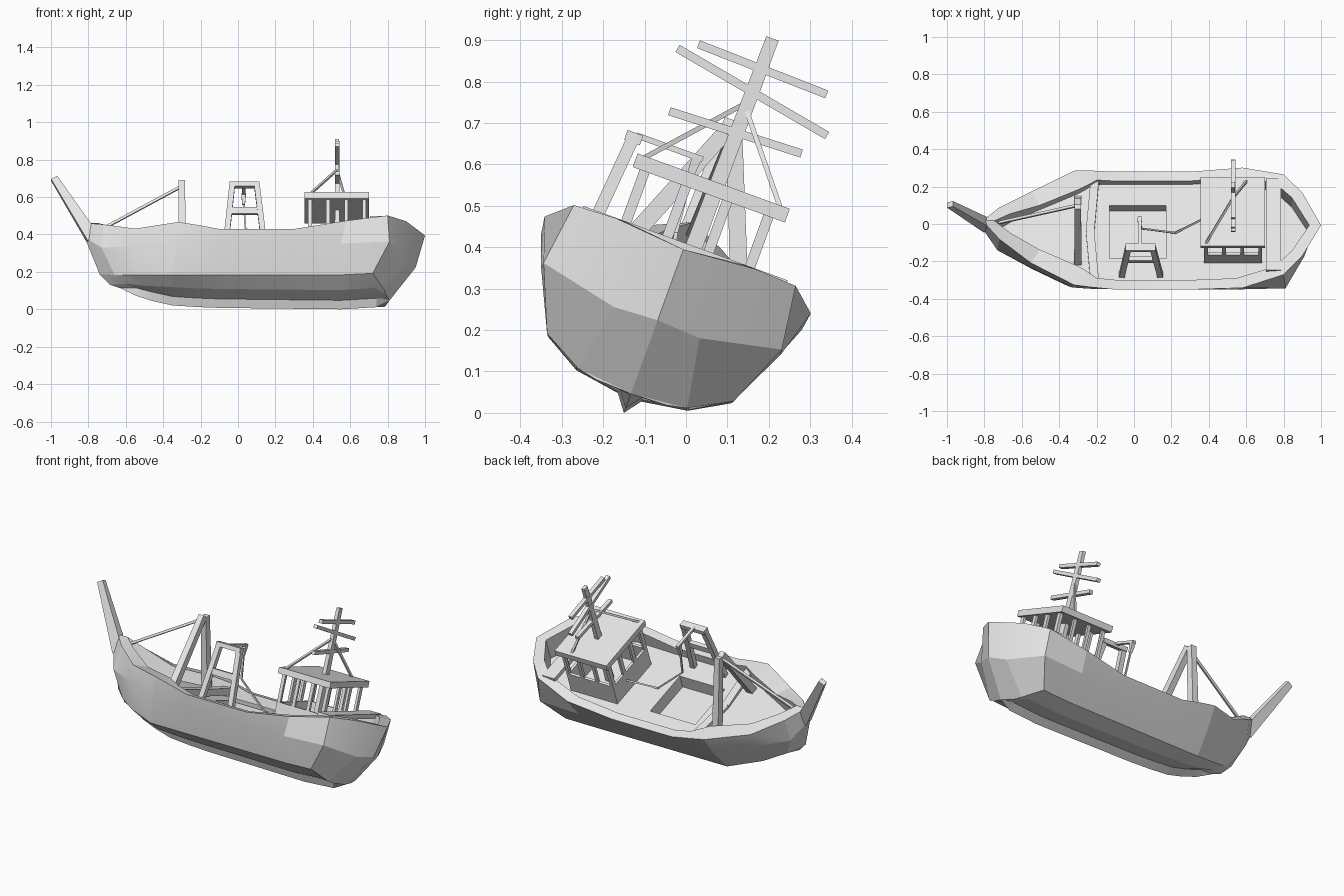
import bpy, bmesh, math
from mathutils import Matrix, Vector

if "Cube" in bpy.data.objects:
    bpy.data.objects.remove(bpy.data.objects["Cube"])

# Boat coordinates: x along, y across, z up from the keel; the whole boat heels over
HEEL = Matrix.Translation((0, -0.15, 0)) @ Matrix.Rotation(math.radians(-20), 4, 'X')
mat = bpy.data.materials.new("light grey")
mat.diffuse_color = (0.8, 0.8, 0.8, 1)
mat.use_nodes = True
mat.node_tree.nodes["Principled BSDF"].inputs["Base Color"].default_value = mat.diffuse_color


def finish(name, bm):
    bmesh.ops.remove_doubles(bm, verts=bm.verts, dist=0.0005)
    bmesh.ops.recalc_face_normals(bm, faces=bm.faces)
    me = bpy.data.meshes.new(name)
    bm.to_mesh(me)
    bm.free()
    me.materials.append(mat)
    ob = bpy.data.objects.new(name, me)
    bpy.context.collection.objects.link(ob)
    ob.matrix_world = HEEL
    return ob


def box(name, lo, hi):
    bm = bmesh.new()
    bmesh.ops.create_cube(bm, size=1)
    for v in bm.verts:
        v.co = Vector([(a + b) / 2 + c * (b - a) for a, b, c in zip(lo, hi, v.co)])
    return finish(name, bm)


def beam(name, p, q, w, d, taper=1.0):
    """Square timber from p to q, w wide and d deep, narrowing towards q."""
    p, q = Vector(p), Vector(q)
    axis = (q - p).normalized()
    ref = Vector((1, 0, 0)) if abs(axis.x) < 0.9 else Vector((0, 1, 0))
    side = (ref - axis * ref.dot(axis)).normalized()
    up = axis.cross(side)
    bm = bmesh.new()
    ends = []
    for c, s in ((p, 0.5), (q, 0.5 * taper)):
        ends.append([bm.verts.new(c + side * a * w * s + up * b * d * s)
                     for a, b in ((-1, -1), (1, -1), (1, 1), (-1, 1))])
    a, b = ends
    bm.faces.new(a[::-1])
    bm.faces.new(b)
    for i in range(4):
        j = (i + 1) % 4
        bm.faces.new((a[i], a[j], b[j], b[i]))
    return finish(name, bm)


def prism(name, pts, z0, z1):
    bm = bmesh.new()
    f = bm.faces.new([bm.verts.new((x, y, z0)) for x, y in pts])
    r = bmesh.ops.extrude_face_region(bm, geom=[f])
    for v in r["geom"]:
        if isinstance(v, bmesh.types.BMVert):
            v.co.z = z1
    return finish(name, bm)


# Hull lines from bow to stern
gunwale = [(-.81, 0, .49), (-.72, .09, .45), (-.55, .203, .385), (-.32, .325, .378),
           (-.22, .332, .36), (-.1, .335, .335), (.3, .335, .335), (.58, .342, .38),
           (.8, .285, .43), (.9, .18, .435), (1.0, 0, .42)]
waist = [(-.82, 0, .41), (-.73, .104, .313), (-.55, .195, .29), (-.33, .3, .27),
         (-.22, .305, .262), (-.1, .305, .26), (.3, .305, .26), (.55, .308, .262),
         (.81, .306, .274), (.91, .11, .232), (.95, 0, .238)]
chine = [(-.74, 0, .2), (-.66, .07, .17), (-.54, .15, .14), (-.35, .235, .11),
         (-.22, .235, .11), (-.1, .235, .11), (.3, .235, .11), (.55, .235, .11),
         (.72, .24, .117), (.78, .14, .063), (.81, 0, .05)]
keel = [(-.63, 0, .12), (-.54, 0, .075), (-.45, 0, .045), (-.35, 0, .022), (-.22, 0, .013),
        (-.1, 0, .008), (.3, 0, .003), (.55, 0, 0), (.74, 0, .012), (.8, 0, .045), (.81, 0, .05)]
DECK = 0.285
garboard = [(x, min(.03, c[1] * .2), h + (.04 if 0 < i < 9 else .004 if i == 9 else 0))
            for i, ((x, _, h), c) in enumerate(zip(keel, chine))]
bilge = [(a[0] + .5 * (c[0] - a[0]), a[1] + .55 * (c[1] - a[1]), a[2] + .25 * (c[2] - a[2]))
         for a, c in zip(garboard, chine)]
# The rail is broader around the foredeck
inset = [.84, .6, .62, .68] + [.84] * 7
rail = [((x - .1) * .93 + .1, y * k, h) for (x, y, h), k in zip(gunwale, inset)]
deck = [(x, y, DECK) for x, y, h in rail]

# Hull, bulwark and deck as one closed loft
bm = bmesh.new()
rings = []
for col in zip(keel, garboard, bilge, chine, waist, gunwale, rail, deck):
    ring = list(col) + [(x, -y, h) for x, y, h in reversed(col[1:])]
    rings.append([bm.verts.new(p) for p in ring])
for a, b in zip(rings, rings[1:]):
    for i in range(len(a)):
        j = (i + 1) % len(a)
        bm.faces.new((a[i], a[j], b[j], b[i]))
hull = finish("hull", bm)
bpy.context.view_layer.objects.active = hull
hull.select_set(True)
bpy.ops.object.shade_smooth_by_angle(angle=math.radians(14))
hull.select_set(False)

# Cargo hatch sunk into the deck
hatch = box("hatch_cutter", (-.13, -.14, DECK - .08), (.17, .16, DECK + .02))
hatch.hide_render = True
hatch.hide_viewport = True
cut = hull.modifiers.new("hatch", 'BOOLEAN')
cut.operation = 'DIFFERENCE'
cut.object = hatch

# Raised foredeck with a low step along its aft edge
half = [(x, y) for x, y, h in rail[:4]] + [(-.235, .26)]
outline = half + [(x, -y) for x, y in reversed(half[1:])]
prism("foredeck", outline, DECK - .01, .315)
for s in (1, -1):
    beam("foredeck_step", (-.21, s * .285, .318), (-.235, 0, .308), .045, .04)

# Stern beam
box("stern_beam", (.705, -.262, .41), (.785, .262, .436))

# Bowsprit
beam("bowsprit", (-.775, 0, .4), (-.983, 0, .745), .068, .055, .55)

# Fore A-frame and its stay
for s in (1, -1):
    beam("fore_frame_leg", (-.3, .01 + s * .18, .3), (-.3, .01 + s * .012, .72), .04, .045, .85)
beam("fore_stay", (-.29, .01, .71), (-.72, 0, .46), .014, .014)

# Side gantry with boom, hook and slack line
for x0, x1 in ((-.065, -.03), (.14, .1)):
    beam("gantry_leg", (x0, -.235, DECK), (x1, -.205, .64), .03, .03)
box("gantry_top", (-.045, -.225, .62), (.115, -.185, .645))
box("gantry_crossbar", (-.045, -.23, .462), (.12, -.205, .497))
beam("gantry_boom", (.03, -.2, .64), (.03, -.03, .64), .018, .014)
beam("boom_block", (.03, -.045, .64), (.03, -.045, .58), .025, .025, .6)
line = [(.03, -.045, .6), (.04, -.03, .45), (.22, 0, .3), (.375, .06, .36)]
for p, q in zip(line, line[1:]):
    beam("slack_line", p, q, .009, .009)

# Wheelhouse: low walls, open posts and flat roof
X0, X1, YA, YB, SILL, EAVE = .375, .685, -.165, .178, .41, .565
for y0, y1 in ((YA, YA + .015), (YB - .015, YB)):
    box("cabin_side_wall", (X0, y0, DECK - .01), (X1, y1, SILL))
    for i in range(4):
        x = X0 + .01 + i * (X1 - X0 - .02) / 3
        box("cabin_post", (x - .01, y0, SILL), (x + .01, y1, EAVE))
for x in (X0, X1 - .015):
    box("cabin_end_wall", (x, YA, DECK - .01), (x + .015, YB, SILL))
    for i in range(4):
        y = YA + .0125 + i * (YB - YA - .025) / 3
        box("cabin_post", (x, y - .0125, SILL), (x + .015, y + .0125, EAVE))
box("cabin_roof", (.355, -.183, EAVE), (.70, .208, .6))

# Mast, yards and stays
beam("mast", (.53, .02, DECK), (.53, .028, .972), .028, .044, .72)
for a, b in (((-.179, .871), (.232, .797)), ((-.135, .898), (.197, .89)),
             ((-.146, .722), (.189, .735))):
    beam("yard", (.53, *a), (.53, *b), .024, .02)
for foot in ((.385, -.165, .595), (.6, .185, .595)):
    beam("mast_stay", (.53, .018, .8), foot, .012, .012)
